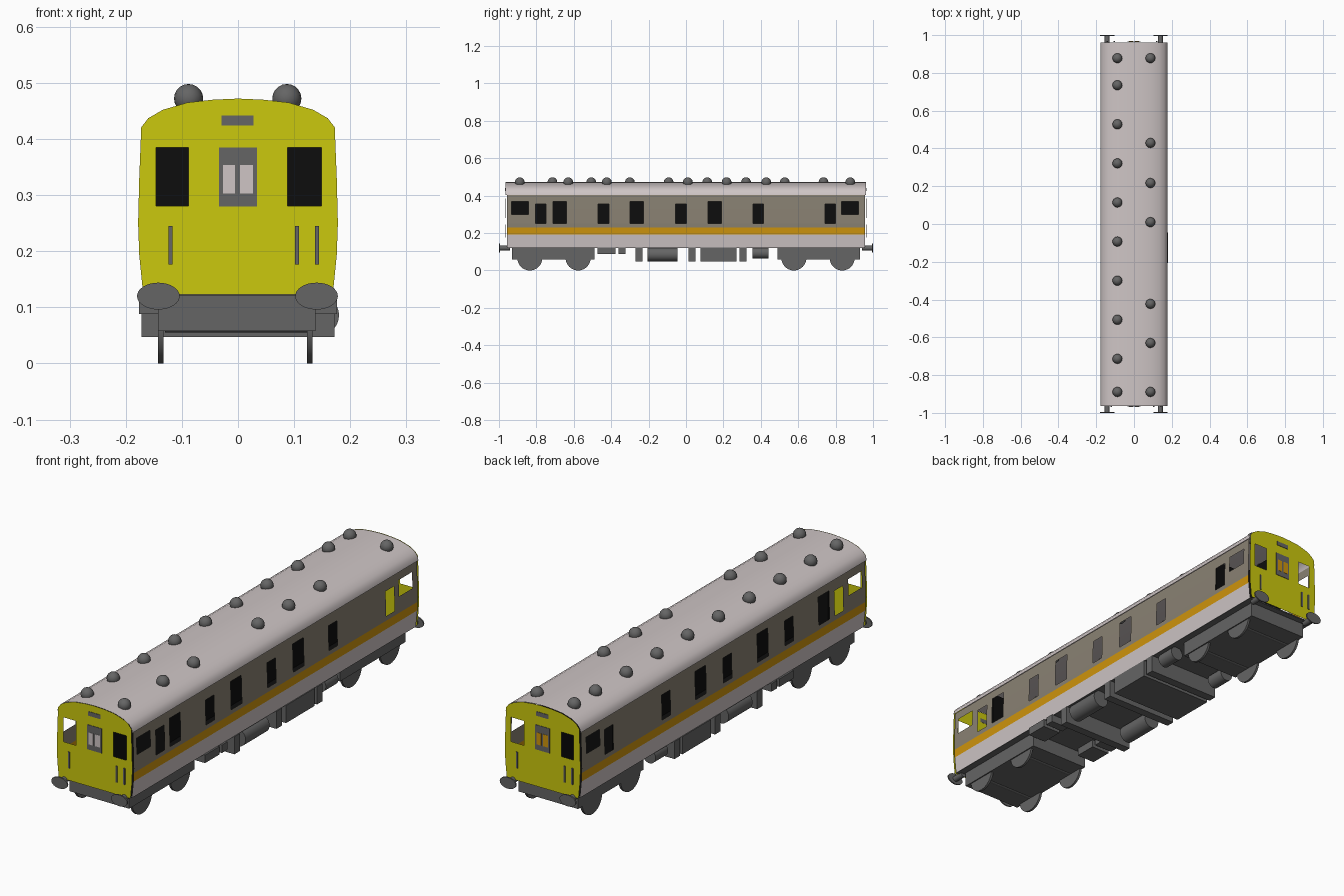
import bpy, bmesh, math
from mathutils import Matrix, Vector

if "Cube" in bpy.data.objects:
    bpy.data.objects.remove(bpy.data.objects["Cube"])


def material(name, rgb):
    m = bpy.data.materials.new(name)
    m.diffuse_color = (*rgb, 1)
    m.use_nodes = True
    m.node_tree.nodes["Principled BSDF"].inputs["Base Color"].default_value = m.diffuse_color
    return m


LIGHT = material("light_grey", (0.62, 0.56, 0.56))
BROWN = material("grey_brown", (0.25, 0.22, 0.17))
ORANGE = material("orange", (0.62, 0.30, 0.004))
YELLOW = material("yellow", (0.60, 0.58, 0.004))
DARK = material("dark_grey", (0.13, 0.13, 0.13))
BLACK = material("black", (0.004, 0.004, 0.004))


def finish(name, bm, mats, smooth=False):
    me = bpy.data.meshes.new(name)
    bm.to_mesh(me)
    bm.free()
    for m in mats:
        me.materials.append(m)
    ob = bpy.data.objects.new(name, me)
    bpy.context.collection.objects.link(ob)
    if smooth:
        bpy.ops.object.select_all(action='DESELECT')
        ob.select_set(True)
        bpy.context.view_layer.objects.active = ob
        bpy.ops.object.shade_smooth_by_angle(angle=math.radians(40))
    return ob


def box(name, x, y, z, mat):
    bm = bmesh.new()
    size = [b - a for a, b in (x, y, z)]
    mid = [(a + b) / 2 for a, b in (x, y, z)]
    bmesh.ops.create_cube(bm, size=1, matrix=Matrix.Translation(mid) @ Matrix.Diagonal((*size, 1)))
    return finish(name, bm, [mat])


def cylinder(name, center, radius, length, axis, mat, squash=1.0, sides=32):
    # squash scales the height (z) for oval shapes
    bm = bmesh.new()
    rot = Matrix.Rotation(math.pi / 2, 4, 'Y' if axis == 'x' else 'X')
    bmesh.ops.create_cone(bm, cap_ends=True, segments=sides, radius1=radius, radius2=radius, depth=length,
                          matrix=Matrix.Translation(center) @ Matrix.Diagonal((1, 1, squash, 1)) @ rot)
    return finish(name, bm, [mat], True)


def cut(bm, axis, values):
    # slice the whole mesh with planes across one axis
    for v in values:
        co, no = Vector(), Vector()
        co[axis], no[axis] = v, 1
        bmesh.ops.bisect_plane(bm, geom=bm.verts[:] + bm.edges[:] + bm.faces[:], plane_co=co, plane_no=no)


def open_windows(bm, wins, axis):
    # remove faces lying inside the (low, high, bottom, top) rectangles
    cut(bm, axis, sorted({v for w in wins for v in w[:2]}))
    cut(bm, 2, sorted({v for w in wins for v in w[2:]}))
    gone = []
    for f in bm.faces:
        c = f.calc_center_median()
        if any(w[0] < c[axis] < w[1] and w[2] < c.z < w[3] for w in wins):
            gone.append(f)
    bmesh.ops.delete(bm, geom=gone, context='FACES')


def sheet(bm, pts, y0, y1):
    # extrude an open x-z profile along y
    a = [bm.verts.new((x, y0, z)) for x, z in pts]
    b = [bm.verts.new((x, y1, z)) for x, z in pts]
    for i in range(len(pts) - 1):
        bm.faces.new((a[i], b[i], b[i + 1], a[i + 1]))


WALL = [(0.169, 0.123), (0.176, 0.193), (0.178, 0.25), (0.176, 0.33), (0.173, 0.406)]
ROOF = [(0.177, 0.404), (0.173, 0.42), (0.160, 0.437), (0.134, 0.452), (0.09, 0.465), (0.045, 0.470), (0, 0.472)]
END = 0.956

# Side walls: colour bands by height, real window openings
side_windows = [(-0.933, -0.842, 0.30, 0.369), (0.832, 0.922, 0.30, 0.369)]
side_windows += [(y, y + 0.057, 0.25, 0.355) for y in (-0.805, -0.47, -0.055, 0.358, 0.743)]
side_windows += [(y, y + 0.072, 0.25, 0.369) for y in (-0.712, -0.30, 0.118)]
for s, side in ((1, "right"), (-1, "left")):
    bm = bmesh.new()
    sheet(bm, [(s * x, z) for x, z in WALL], -END, END)
    cut(bm, 2, (0.193, 0.23))
    open_windows(bm, side_windows, 1)
    for f in bm.faces:
        z = f.calc_center_median().z
        f.material_index = 0 if z < 0.193 else 1 if z < 0.23 else 2
        f.normal_update()
        if f.normal.x * s < 0:
            f.normal_flip()
    finish(side + "_wall", bm, [LIGHT, ORANGE, BROWN])

# Curved roof
bm = bmesh.new()
sheet(bm, ROOF + [(-x, z) for x, z in ROOF[-2::-1]], -0.964, 0.962)
for f in bm.faces:
    f.normal_update()
    if f.normal.z < 0:
        f.normal_flip()
finish("roof", bm, [LIGHT], True)

# Cab ends with two windows, door, panel and handrails
half = WALL + ROOF[1:]
outline = half + [(-x, z) for x, z in half[-2::-1]]
for s, end in ((-1, "front"), (1, "back")):
    y = s * 0.965
    bm = bmesh.new()
    f = bm.faces.new([bm.verts.new((x, y, z)) for x, z in outline])
    f.normal_update()
    if f.normal.y * s < 0:
        f.normal_flip()
    open_windows(bm, [(-0.146, -0.088, 0.281, 0.385), (0.088, 0.149, 0.281, 0.385)], 0)
    finish(end + "_cab_end", bm, [YELLOW])

    def plate(name, x0, x1, z0, z1, mat, depth):
        xs = sorted((-s * x0, -s * x1))
        ys = sorted((y - s * 0.001, y + s * depth))
        box(end + "_" + name, xs, ys, (z0, z1), mat)

    plate("door", -0.034, 0.034, 0.28, 0.385, DARK, 0.002)
    for x0, x1 in ((-0.027, -0.005), (0.004, 0.027)):
        plate("door_pane", x0, x1, 0.303, 0.354, LIGHT if s < 0 else ORANGE, 0.003)
    plate("top_panel", -0.029, 0.028, 0.424, 0.442, DARK, 0.002)
    for x in (-0.12, 0.105, 0.141):
        plate("handrail", x - 0.0035, x + 0.0035, 0.176, 0.245, DARK, 0.004)

    # Oval buffers on shanks
    for x in (-0.142, 0.140):
        cylinder(end + "_buffer_head", (x, s * 0.997, 0.12), 0.038, 0.006, 'y', DARK, 0.63)
        cylinder(end + "_buffer_shank", (x, s * 0.97, 0.12), 0.013, 0.06, 'y', DARK)

    # Bogie frame and wheels
    ys = sorted((s * 0.93, s * 0.49))
    box(end + "_bogie", (-0.143, 0.138), ys, (0.058, 0.123), DARK)
    for wy in (0.835, 0.577):
        for wx in (-0.138, 0.128):
            cylinder(end + "_wheel", (wx, s * wy, 0.067), 0.067, 0.01, 'x', DARK)
        cylinder(end + "_axle", (0, s * wy, 0.067), 0.012, 0.26, 'x', DARK)

    # Dark bulkhead behind the cab
    ys = sorted((s * 0.72, s * 0.73))
    box(end + "_bulkhead", (-0.165, 0.165), ys, (0.13, 0.40), BLACK)

# Floor and dark interior partition seen through the windows
box("floor", (-0.168, 0.168), (-END, END), (0.121, 0.126), DARK)
box("interior_floor", (-0.166, 0.166), (-0.95, 0.95), (0.127, 0.131), BLACK)
box("interior_partition", (-0.01, 0.01), (-0.94, 0.94), (0.13, 0.40), BLACK)

# Underfloor equipment: cross members, boxes and tanks
for y0 in (-0.27, 0.013, 0.286):
    box("cross_member", (-0.172, 0.172), (y0, y0 + 0.037), (0.047, 0.122), DARK)
box("engine_box", (-0.172, 0.172), (0.078, 0.27), (0.047, 0.122), DARK)
for s in (-1, 1):
    for y0, y1 in ((-0.473, -0.377), (-0.36, -0.323)):
        box("battery_box", sorted((s * 0.09, s * 0.176)), (y0, y1), (0.088, 0.122), DARK)
    cylinder("air_tank", (s * 0.135, 0.398, 0.094), 0.03, 0.084, 'y', DARK)
cylinder("right_fuel_tank", (0.143, -0.125, 0.086), 0.037, 0.161, 'y', DARK)
cylinder("left_fuel_tank", (-0.133, -0.125, 0.086), 0.037, 0.161, 'y', DARK)

# Round roof vents
left = [0.878, -0.889] + [0.735 - 0.207 * i for i in range(8)]
right = [0.878, -0.889, 0.429, 0.217, 0.01, -0.423, -0.63]
for x, ys in ((-0.088, left), (0.087, right)):
    for y in ys:
        bm = bmesh.new()
        bmesh.ops.create_uvsphere(bm, u_segments=16, v_segments=10, radius=0.026,
                                  matrix=Matrix.Translation((x, y, 0.472)))
        finish("roof_vent", bm, [DARK], True)
